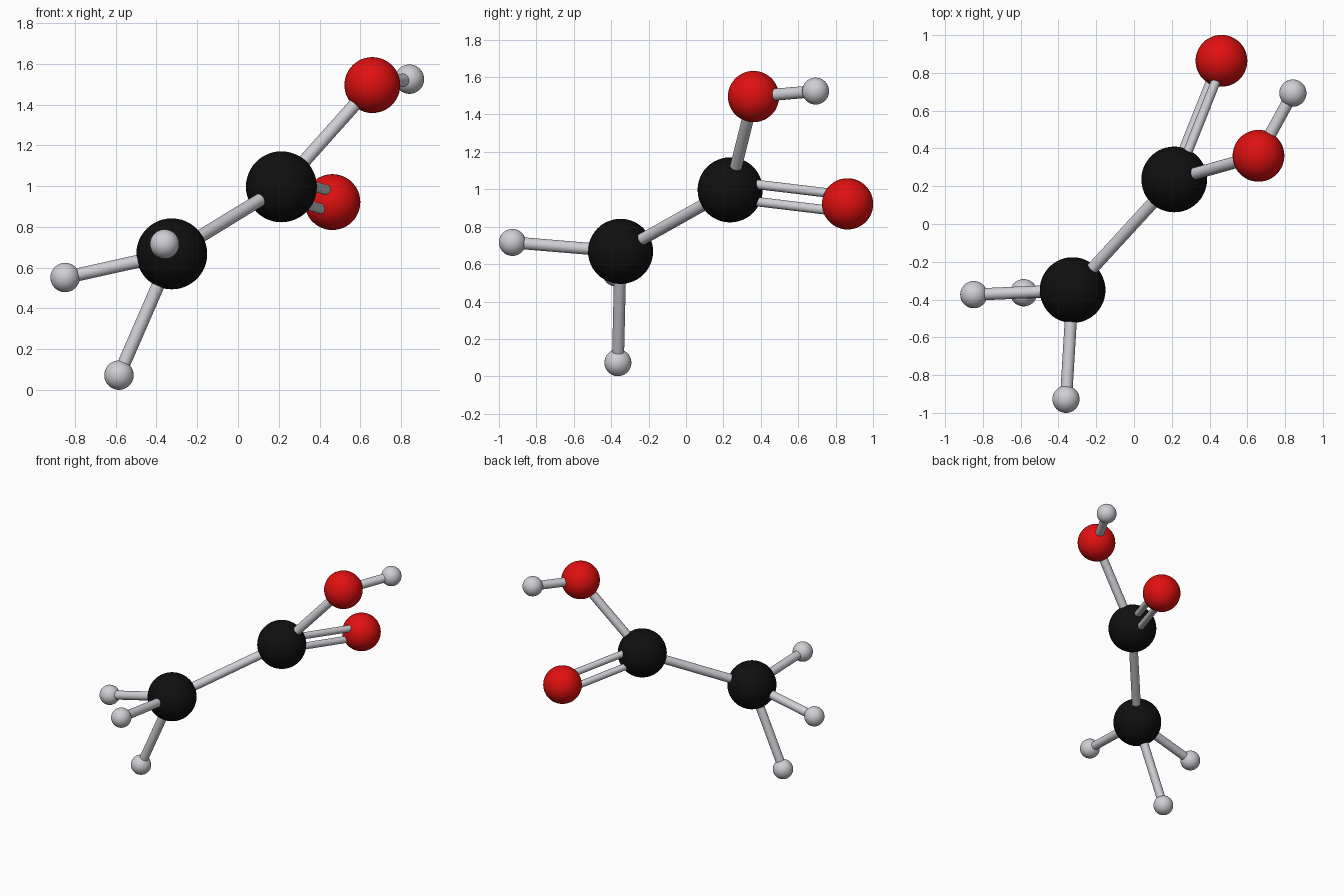
import bpy
from mathutils import Vector

if "Cube" in bpy.data.objects:
    bpy.data.objects.remove(bpy.data.objects["Cube"])


def material(name, rgb):
    m = bpy.data.materials.new(name)
    m.diffuse_color = (*rgb, 1)
    m.use_nodes = True
    m.node_tree.nodes["Principled BSDF"].inputs["Base Color"].default_value = m.diffuse_color
    return m


BLACK = material("black", (0.005, 0.005, 0.005))
RED = material("red", (0.75, 0.005, 0.005))
GREY = material("light grey", (0.62, 0.62, 0.66))


def finish(name, mat):
    ob = bpy.context.object
    ob.name = name
    ob.data.materials.append(mat)
    bpy.ops.object.shade_smooth_by_angle()


def bond(name, a, b, radius=0.032, offset=Vector()):
    a, b = Vector(a) + offset, Vector(b) + offset
    d = b - a
    bpy.ops.mesh.primitive_cylinder_add(
        vertices=32, radius=radius, depth=d.length, location=(a + b) / 2,
        rotation=d.to_track_quat('Z', 'Y').to_euler())
    finish(name, GREY)


# Kinds of ball: radius and colour
kinds = {"carbon": (0.174, BLACK), "oxygen": (0.137, RED), "hydrogen": (0.072, GREY)}

# Ball centres
balls = {
    "carbon_methyl": (-0.325, -0.35, 0.668),
    "carbon_centre": (0.213, 0.236, 0.997),
    "oxygen_hydroxyl": (0.659, 0.361, 1.496),
    "oxygen_double": (0.463, 0.864, 0.922),
    "hydrogen_hydroxyl": (0.841, 0.693, 1.525),
    "hydrogen_left": (-0.848, -0.374, 0.552),
    "hydrogen_low": (-0.584, -0.364, 0.073),
    "hydrogen_front": (-0.36, -0.928, 0.716),
}
for name, pos in balls.items():
    r, mat = kinds[name.split("_")[0]]
    bpy.ops.mesh.primitive_uv_sphere_add(segments=48, ring_count=24, radius=r, location=pos)
    finish(name, mat)

# Single bonds
for a, b in [("carbon_methyl", "carbon_centre"),
             ("carbon_centre", "oxygen_hydroxyl"),
             ("oxygen_hydroxyl", "hydrogen_hydroxyl"),
             ("carbon_methyl", "hydrogen_left"),
             ("carbon_methyl", "hydrogen_low"),
             ("carbon_methyl", "hydrogen_front")]:
    bond("bond_" + b, balls[a], balls[b])

# Double bond: two parallel thinner rods
start, end = Vector(balls["carbon_centre"]), Vector(balls["oxygen_double"])
side = (end - start).cross(Vector((0, 1, 0))).normalized() * 0.048
bond("double_bond_upper", start, end, 0.025, side)
bond("double_bond_lower", start, end, 0.025, -side)
